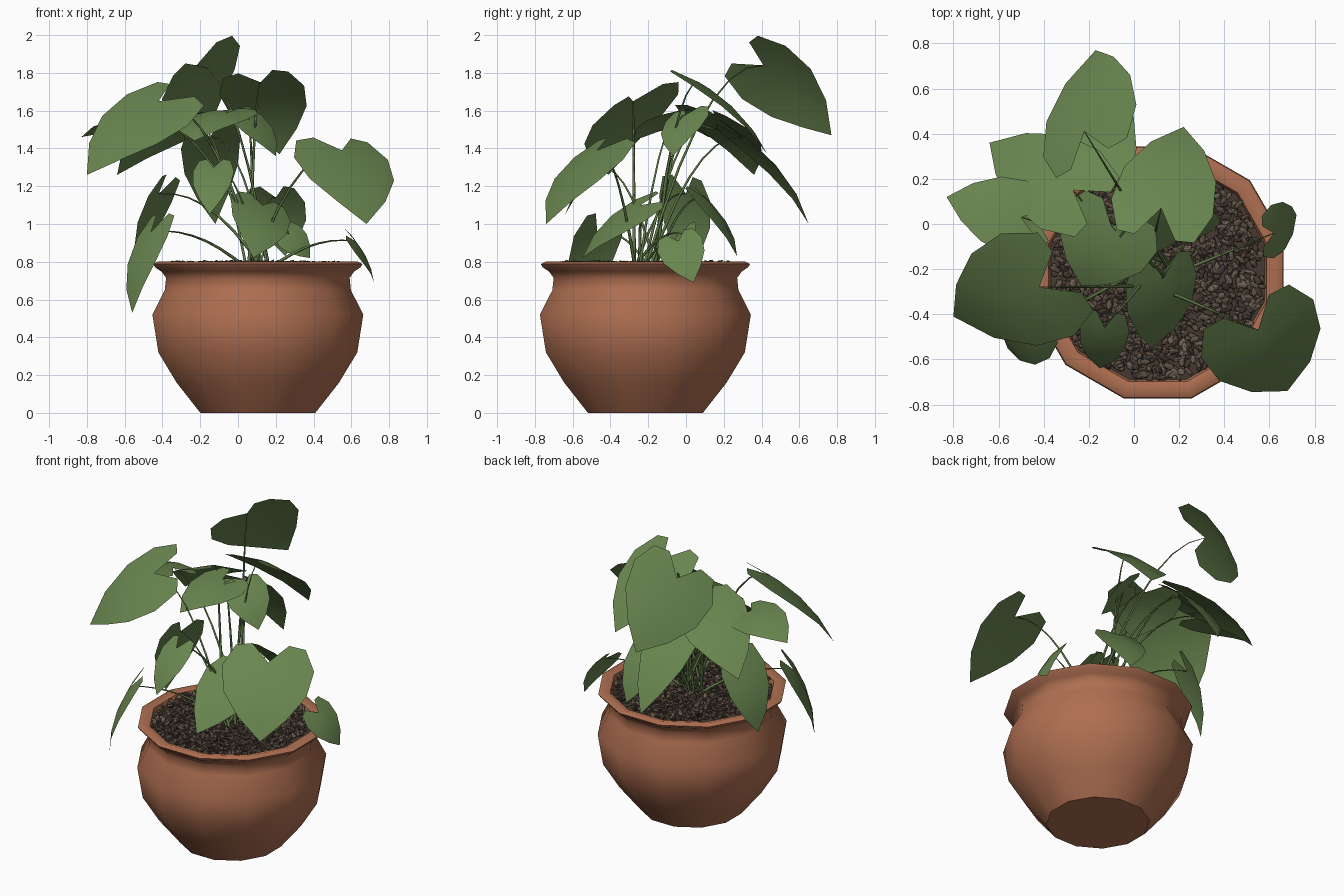
import bpy, bmesh, math, random
from mathutils import Vector, Matrix

random.seed(4)
cube = bpy.data.objects.get("Cube")
if cube:
    bpy.data.objects.remove(cube, do_unlink=True)


def material(name, rgb):
    mat = bpy.data.materials.new(name)
    mat.use_nodes = True
    mat.diffuse_color = (*rgb, 1)
    bsdf = next(n for n in mat.node_tree.nodes if n.type == 'BSDF_PRINCIPLED')
    bsdf.inputs["Base Color"].default_value = (*rgb, 1)
    bsdf.inputs["Roughness"].default_value = 0.8
    return mat


terracotta = material("terracotta", (0.43, 0.16, 0.083))
leaf_green = material("leaf green", (0.14, 0.235, 0.078))
stem_green = material("stem green", (0.11, 0.185, 0.06))
soil_dark = material("dark soil", (0.06, 0.042, 0.031))
soil_mid = material("brown bark", (0.105, 0.076, 0.054))
soil_light = material("pale bark", (0.15, 0.115, 0.083))


def finish(name, bm, mats, smooth=None):
    mesh = bpy.data.meshes.new(name)
    bm.to_mesh(mesh)
    bm.free()
    obj = bpy.data.objects.new(name, mesh)
    bpy.context.collection.objects.link(obj)
    for mat in mats:
        mesh.materials.append(mat)
    if smooth:
        bpy.ops.object.select_all(action='DESELECT')
        obj.select_set(True)
        bpy.context.view_layer.objects.active = obj
        bpy.ops.object.shade_smooth_by_angle(angle=math.radians(smooth))
    return obj


CENTRE = Vector((0.105, -0.215, 0))
SIDES = 12


def lathe(name, profile, mats, smooth):
    """Revolve a (radius, height) profile and close its first ring."""
    bm = bmesh.new()
    rings = []
    for r, z in profile:
        turns = [math.tau * (i + 0.5) / SIDES for i in range(SIDES)]
        rings.append([bm.verts.new(CENTRE + Vector((r * math.cos(a), r * math.sin(a), z)))
                      for a in turns])
    bm.faces.new(rings[0][::-1])
    for low, high in zip(rings, rings[1:]):
        for i in range(SIDES):
            j = (i + 1) % SIDES
            bm.faces.new((low[i], low[j], high[j], high[i]))
    return finish(name, bm, mats, smooth)


# Pot with a rounded, flared rim
lathe("pot", [(0.315, 0), (0.445, 0.16), (0.545, 0.32), (0.578, 0.52), (0.51, 0.65),
              (0.503, 0.715), (0.528, 0.748), (0.562, 0.77), (0.574, 0.788),
              (0.545, 0.802), (0.5, 0.79), (0.48, 0.72)],
      [terracotta], 48)

# Soil bed
lathe("soil_bed", [(0.49, 0.755), (0.3, 0.77), (0.01, 0.775)], [soil_dark], 0)

# Bark chips scattered densely over the soil
bm = bmesh.new()
for i in range(1500):
    a, r = random.uniform(0, math.tau), 0.47 * math.sqrt(random.random())
    spot = CENTRE + Vector((r * math.cos(a), r * math.sin(a), random.uniform(0.77, 0.795)))
    turn = Matrix.Rotation(random.uniform(0, math.tau), 4, 'Z')
    tilt = Matrix.Rotation(random.uniform(-0.6, 0.6), 4, 'Y')
    size = Matrix.Diagonal((random.uniform(0.02, 0.034), random.uniform(0.01, 0.017), 0.008, 1))
    chip = bmesh.ops.create_icosphere(bm, subdivisions=1, radius=1,
                                      matrix=Matrix.Translation(spot) @ turn @ tilt @ size)
    shade = random.choice((0, 1, 1, 2))
    for face in {f for v in chip["verts"] for f in v.link_faces}:
        face.material_index = shade
finish("bark_chips", bm, [soil_dark, soil_mid, soil_light])

# Half outline of a heart-shaped leaf: (along, across), and its midrib stations
EDGE = [(-0.25, 0.2), (-0.22, 0.38), (0.06, 0.5), (0.4, 0.45), (0.72, 0.26), (1, 0)]
RIB = [0, 0, 0.12, 0.4, 0.7, 1]


def leaf(name, base, tip, facing, width):
    base, tip, facing = Vector(base), Vector(tip), Vector(facing)
    along = tip - base
    side = facing.cross(along).normalized()
    normal = along.cross(side).normalized()
    length = along.length
    bm = bmesh.new()

    def point(u, v):
        lift = length * 0.3 * u * (1 - u) - width * 0.3 * v * v
        return bm.verts.new(base + along * u + side * v * width + normal * lift)

    rib = [point(u, 0) for u in RIB[1:]]
    rib.insert(0, rib[0])
    for sign in (1, -1):
        edge = [point(u, sign * v) for u, v in EDGE[:-1]] + [rib[-1]]
        for i in range(len(EDGE) - 1):
            corners = list(dict.fromkeys((rib[i], edge[i], edge[i + 1], rib[i + 1])))
            bm.faces.new(corners if sign < 0 else corners[::-1])
    return finish(name, bm, [leaf_green], 50)


def stem(name, base, index):
    """Thin arching stalk from the soil to the base of a leaf."""
    end = Vector(base)
    a = index * 2.4
    start = CENTRE + Vector((0.06 * math.cos(a), 0.06 * math.sin(a), 0.76))
    bend = start.lerp(end, 0.5)
    bend.z = end.z + 0.03
    data = bpy.data.curves.new(name, 'CURVE')
    data.dimensions = '3D'
    data.bevel_depth = 0.005
    data.bevel_resolution = 0
    path = data.splines.new('POLY')
    steps = 7
    path.points.add(steps)
    for i, p in enumerate(path.points):
        t = i / steps
        p.co = (*(start.lerp(bend, t).lerp(bend.lerp(end, t), t)), 1)
        p.radius = 2 - 1.6 * t
    obj = bpy.data.objects.new(name, data)
    bpy.context.collection.objects.link(obj)
    data.materials.append(stem_green)
    bpy.ops.object.select_all(action='DESELECT')
    obj.select_set(True)
    bpy.context.view_layer.objects.active = obj
    bpy.ops.object.convert(target='MESH')


# Leaves: stalk end, tip, facing direction, width
canopy = [
    ("back_high", (-.22, .41, 1.84), (-.17, .77, 1.47), (-.66, .46, .59), .55),
    ("crown", (.12, .07, 1.75), (.22, .43, 1.37), (.05, .7, .7), .46),
    ("right_front", (-.42, -.28, 1.65), (-.8, -.41, 1.26), (-.45, -.57, .69), .58),
    ("right_side", (-.5, .03, 1.55), (-.83, .12, 1.46), (0, .2, 1), .34),
    ("right_back", (-.27, .15, 1.58), (-.64, .36, 1.26), (-.3, .4, .85), .44),
    ("middle", (-.1, -.01, 1.6), (-.23, -.28, 1.44), (-.1, -.05, 1), .46),
    ("middle_left", (.05, .0, 1.58), (.2, -.07, 1.36), (.4, -.4, .8), .28),
    ("left_front", (.55, -.47, 1.39), (.68, -.74, 1.0), (.33, -.6, .72), .56),
    ("back_low", (-.15, .3, 1.46), (-.12, .65, 1.0), (-.2, .8, .6), .32),
]
lower = [
    ("right_hanging", (-.46, -.47, .96), (-.56, -.55, .53), (-.8, -.5, .2), .3),
    ("right_drooping", (-.42, .0, 1.16), (-.53, .0, .74), (-.8, .4, .3), .3),
    ("front_small", (-.13, -.46, 1.3), (-.15, -.64, 1.05), (-.1, -.8, .6), .22),
    ("front_low", (.13, -.24, 1.1), (.08, -.55, .82), (.35, -.5, .75), .34),
    ("rim", (.62, -.04, .91), (.72, .04, .69), (.9, -.1, .4), .25),
    ("back_inner", (.2, .1, 1.14), (.25, .27, .83), (.2, .8, .5), .32),
    ("left_inner", (.27, -.02, .95), (.38, .0, .82), (.3, -.7, .5), .2),
]
for n, (place, base, tip, facing, width) in enumerate(canopy + lower):
    leaf("leaf_" + place, base, tip, facing, width)
    stem("stem_" + place, base, n)
